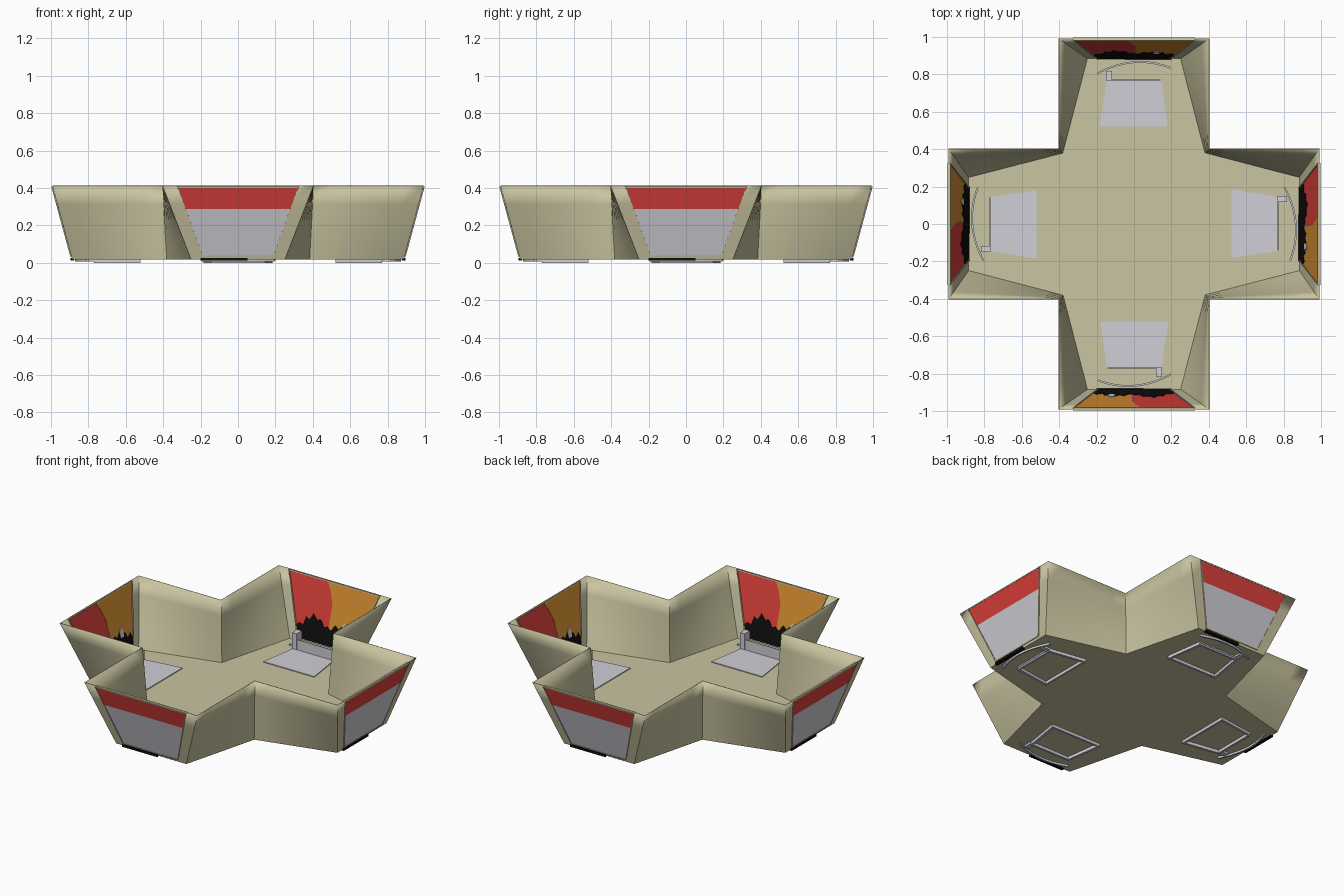
import bpy, bmesh, math
from mathutils import Vector, Matrix

if "Cube" in bpy.data.objects:
    bpy.data.objects.remove(bpy.data.objects["Cube"])


def material(name, rgb):
    m = bpy.data.materials.new(name)
    lin = [c / 12.92 if c <= 0.04045 else ((c + 0.055) / 1.055) ** 2.4 for c in rgb]
    m.diffuse_color = (*lin, 1)
    m.use_nodes = True
    m.node_tree.nodes["Principled BSDF"].inputs["Base Color"].default_value = m.diffuse_color
    return m


khaki = material("khaki", (0.79, 0.77, 0.63))
grey = material("light_grey", (0.81, 0.81, 0.84))
red = material("red", (0.86, 0.25, 0.23))
orange = material("orange", (0.84, 0.56, 0.20))
black = material("black", (0.05, 0.05, 0.05))

FLOOR, RIM = 0.02, 0.412


def make(name, bm, mat, angle=0):
    """Turn a bmesh into a mesh object and mirror it round the four arms."""
    bmesh.ops.recalc_face_normals(bm, faces=bm.faces)
    me = bpy.data.meshes.new(name)
    bm.to_mesh(me)
    bm.free()
    me.materials.append(mat)
    sides = ("back", "left", "front", "right")
    for k in range(4):
        ob = bpy.data.objects.new(f"{sides[k]}_{name}", me)
        ob.rotation_euler.z = k * math.pi / 2
        bpy.context.collection.objects.link(ob)


def prism(bm, low, high):
    """Closed solid between two matching outlines."""
    a = [bm.verts.new(p) for p in low]
    b = [bm.verts.new(p) for p in high]
    n = len(a)
    bm.faces.new(a[::-1])
    bm.faces.new(b)
    for i in range(n):
        bm.faces.new((a[i], a[(i + 1) % n], b[(i + 1) % n], b[i]))


def slab(bm, outline, z0, z1):
    prism(bm, [(x, y, z0) for x, y in outline], [(x, y, z1) for x, y in outline])


def on_wall(x, z, off):
    """Point on the sloping end wall, moved outward by off."""
    y = 0.885 + 0.106 * (z - FLOOR) / (RIM - FLOOR)
    return Vector((x, y, z)) + off * Vector((0, 0.965, -0.261))


def wall_plate(name, pts, mat, o0, o1):
    bm = bmesh.new()
    prism(bm, [on_wall(x, z, o0) for x, z in pts], [on_wall(x, z, o1) for x, z in pts])
    make(name, bm, mat)


def half(z):
    """Half width of the end window at a height."""
    return 0.19 + 0.13 * (z - 0.04) / 0.365


# Cross-shaped tray: floor and flared walls in one shell
bm = bmesh.new()
arm = [((0.38, 0.382), (0.402, 0.402)), ((0.25, 0.885), (0.402, 0.991)),
       ((-0.25, 0.885), (-0.402, 0.991))]
loop = []
for k in range(4):
    rot = Matrix.Rotation(k * math.pi / 2, 3, 'Z')
    loop += [(rot @ Vector((*lo, FLOOR)), rot @ Vector((*hi, RIM))) for lo, hi in arm]
NU, NV = 6, 4
floor_ring = []
for i, (lo0, hi0) in enumerate(loop):
    lo1, hi1 = loop[(i + 1) % len(loop)]
    grid = [[bm.verts.new(lo0.lerp(lo1, u / NU).lerp(hi0.lerp(hi1, u / NU), v / NV))
             for v in range(NV + 1)] for u in range(NU + 1)]
    for u in range(NU):
        for v in range(NV):
            bm.faces.new((grid[u][v], grid[u + 1][v], grid[u + 1][v + 1], grid[u][v + 1]))
    floor_ring += [grid[u][0].co.copy() for u in range(NU)]
bm.faces.new([bm.verts.new(p) for p in floor_ring])
bmesh.ops.remove_doubles(bm, verts=bm.verts, dist=0.0005)
bmesh.ops.recalc_face_normals(bm, faces=bm.faces)
me = bpy.data.meshes.new("tray")
bm.to_mesh(me)
bm.free()
me.materials.append(khaki)
tray = bpy.data.objects.new("tray", me)
bpy.context.collection.objects.link(tray)
mod = tray.modifiers.new("thickness", 'SOLIDIFY')
mod.thickness, mod.offset = 0.004, 0
bpy.context.view_layer.objects.active = tray
tray.select_set(True)
bpy.ops.object.shade_smooth_by_angle(angle=math.radians(30))

# Outside of the end window: grey panel with a red band on top
B, M, T = 0.04, 0.29, 0.403
wall_plate("outer_panel", [(-half(B), B), (half(B), B), (half(M), M), (-half(M), M)], grey, 0.001, 0.006)
wall_plate("outer_band", [(-half(M), M), (half(M), M), (half(T), T), (-half(T), T)], red, 0.001, 0.006)

# Inside mural: red field, orange right half, black ragged skyline, grey mark
wall_plate("mural_red", [(-half(B), B), (half(B), B), (half(T), T), (-half(T), T)], red, -0.001, -0.004)
edge = [(-0.045, T), (-0.015, 0.35), (0.01, 0.28), (0.01, 0.2), (0.0, B)]
wall_plate("mural_orange", edge + [(half(B), B), (half(T), T)], orange, -0.003, -0.006)
heights = [0.11, 0.13, 0.12, 0.17, 0.16, 0.20, 0.17, 0.18, 0.14, 0.15, 0.13, 0.17,
           0.15, 0.18, 0.14, 0.16, 0.12, 0.14, 0.11]
skyline = []
for i, h in enumerate(heights):
    t = -1 + 2 * i / (len(heights) - 1)
    skyline.append((t * half(h), h))
wall_plate("mural_skyline", [(half(B), B), (-half(B), B)] + skyline, black, -0.005, -0.008)
wall_plate("mural_mark", [(0.105, 0.14), (0.135, 0.14), (0.138, 0.18), (0.12, 0.195), (0.103, 0.18)],
           grey, -0.007, -0.010)

# Thin frame round the window
bm = bmesh.new()
w = 0.006
outer = [(-half(B) - w, B - w), (half(B) + w, B - w), (half(T) + w, T + w), (-half(T) - w, T + w)]
inner = [(-half(B), B), (half(B), B), (half(T), T), (-half(T), T)]
for i in range(4):
    j = (i + 1) % 4
    q = [outer[i], outer[j], inner[j], inner[i]]
    prism(bm, [on_wall(x, z, -0.010) for x, z in q], [on_wall(x, z, 0.008) for x, z in q])
make("window_frame", bm, khaki)

# Black sill bar under the window
bm = bmesh.new()
slab(bm, [(-0.05, 0.876), (0.2, 0.876), (0.2, 0.896), (-0.05, 0.896)], 0.013, 0.027)
make("sill_bar", bm, black)

# Desk-like floor plate, hollow underneath with a rim
big = [(-0.185, 0.522), (0.18, 0.522), (0.145, 0.77), (-0.145, 0.77)]
small = [(-0.168, 0.535), (0.164, 0.535), (0.132, 0.757), (-0.132, 0.757)]
bm = bmesh.new()
slab(bm, big, 0.0225, 0.027)
for i in range(4):
    j = (i + 1) % 4
    slab(bm, [big[i], big[j], small[j], small[i]], 0.0, 0.0225)
make("floor_plate", bm, grey)

# Upright screen at the plate's far edge, and post beside it
bm = bmesh.new()
slab(bm, [(-0.145, 0.767), (0.142, 0.767), (0.142, 0.773), (-0.145, 0.773)], 0.01, 0.092)
make("upright_screen", bm, grey)
bm = bmesh.new()
slab(bm, [(-0.15, 0.766), (-0.117, 0.766), (-0.117, 0.818), (-0.15, 0.818)], 0.006, 0.13)
make("post", bm, grey)

# Curved rail in front of the window
bm = bmesh.new()
N = 16
rail = []
for i in range(N + 1):
    t = -1 + 2 * i / N
    rail.append((0.195 * t, 0.865 - 0.045 * t * t + 0.015 * t))
slab_pts = [(x, y + 0.005) for x, y in rail] + [(x, y - 0.005) for x, y in reversed(rail)]
slab(bm, slab_pts, 0.006, 0.03)
make("curved_rail", bm, grey)
